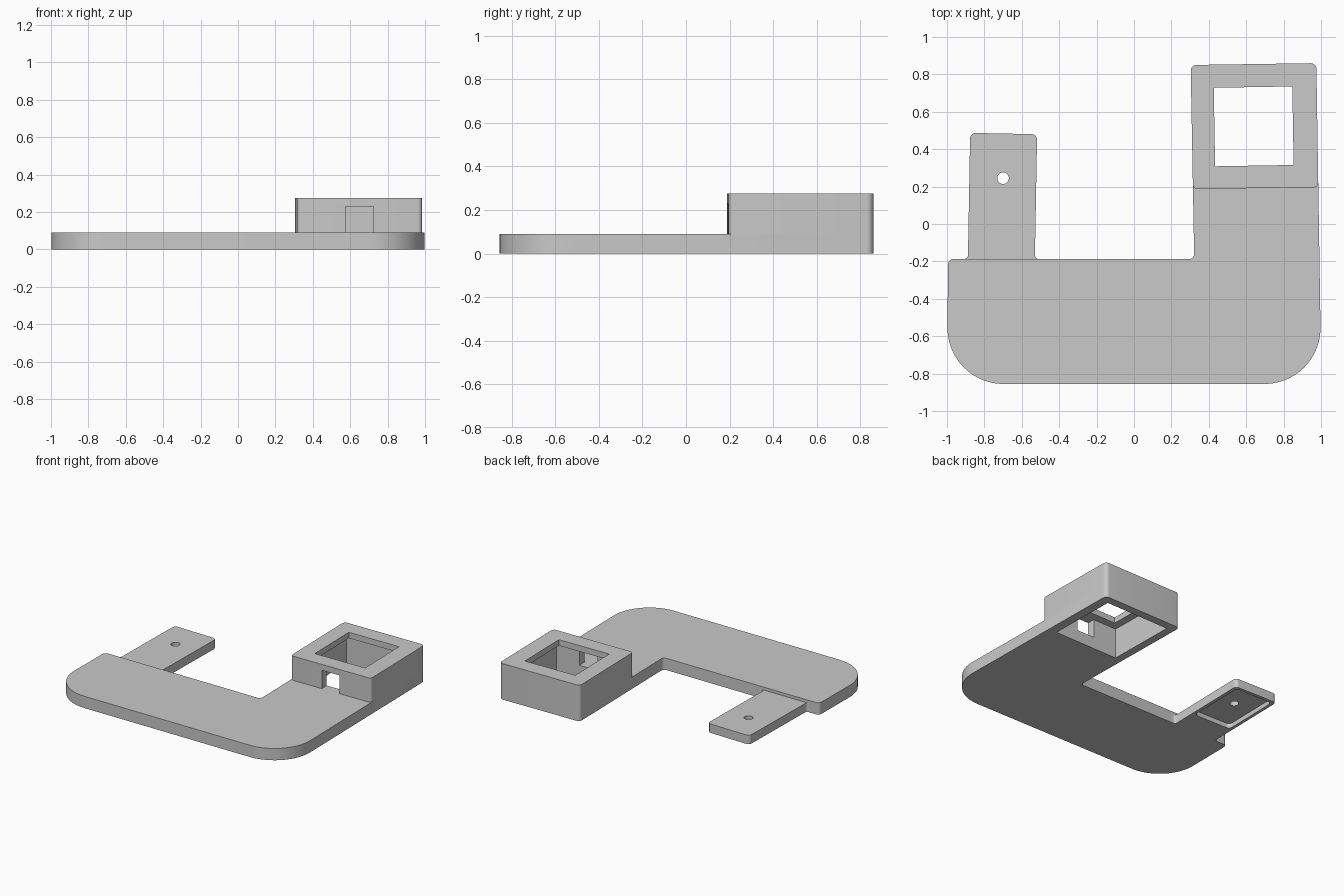
import bpy, bmesh, math
from mathutils import Vector, Matrix

cube = bpy.data.objects.get("Cube")
if cube:
    bpy.data.objects.remove(cube, do_unlink=True)

grey = bpy.data.materials.new("light_grey")
grey.use_nodes = True
colour = (0.585, 0.585, 0.585, 1)
grey.diffuse_color = colour
grey.node_tree.nodes["Principled BSDF"].inputs["Base Color"].default_value = colour


def rounded(corners, steps=8):
    """Outline from (x, y, radius) corners, convex or concave."""
    pts = [Vector((x, y, 0)) for x, y, r in corners]
    out = []
    for i, p in enumerate(pts):
        r = corners[i][2]
        if r == 0:
            out.append(p)
            continue
        u = (pts[i - 1] - p).normalized()
        v = (pts[(i + 1) % len(pts)] - p).normalized()
        half = u.angle(v) / 2
        start, end = (p + d * r / math.tan(half) for d in (u, v))
        centre = p + (u + v).normalized() * r / math.sin(half)
        a, b = (start - centre).normalized(), (end - centre).normalized()
        n = steps * 3 if r > 0.1 else steps
        for k in range(n + 1):
            out.append(centre + a.slerp(b, k / n) * r)
    return out


def rectangle(cx, cy, w, d, r=0, turn=0.0):
    """Rounded rectangle outline turned about its own centre."""
    loop = rounded([(sx * w / 2, sy * d / 2, r)
                    for sx, sy in ((-1, -1), (1, -1), (1, 1), (-1, 1))])
    place = Matrix.Translation((cx, cy, 0)) @ Matrix.Rotation(turn, 4, 'Z')
    return [place @ p for p in loop]


def prism(name, outline, z0, z1):
    bm = bmesh.new()
    face = bm.faces.new([bm.verts.new((p.x, p.y, z0)) for p in outline])
    grown = bmesh.ops.extrude_face_region(bm, geom=[face])["geom"]
    bmesh.ops.translate(bm, vec=(0, 0, z1 - z0),
                        verts=[g for g in grown if isinstance(g, bmesh.types.BMVert)])
    bmesh.ops.recalc_face_normals(bm, faces=bm.faces)
    mesh = bpy.data.meshes.new(name)
    bm.to_mesh(mesh)
    bm.free()
    mesh.materials.append(grey)
    ob = bpy.data.objects.new(name, mesh)
    bpy.context.collection.objects.link(ob)
    return ob


def activate(ob):
    bpy.ops.object.select_all(action='DESELECT')
    ob.select_set(True)
    bpy.context.view_layer.objects.active = ob


def combine(ob, other, operation):
    mod = ob.modifiers.new(operation.lower(), 'BOOLEAN')
    mod.operation, mod.solver, mod.object = operation, 'EXACT', other
    activate(ob)
    bpy.ops.object.modifier_apply(modifier=mod.name)
    bpy.data.objects.remove(other, do_unlink=True)


PLATE, TAB, TOP, CEILING = 0.09, 0.068, 0.275, 0.23
TURN = 0.017

# Shared corners of the arm, which leans slightly inwards
front_right, back_right = Vector((1.002, -0.855)), Vector((0.975, 0.86))
inner, back_left = Vector((0.322, -0.187)), Vector((0.303, 0.85))
box_left = inner.lerp(back_left, 0.361)
box_right = front_right.lerp(back_right, 0.613)

# L-shaped plate
body = prism("base_plate", rounded([
    (-1, -0.855, 0.3), (*front_right, 0.3), (*back_right, 0.03),
    (*back_left, 0.03), (*inner, 0.025), (-0.994, -0.187, 0.03)]), 0, PLATE)

# Raised square frame at the end of the arm
frame = prism("socket_frame", rounded([
    (*box_left, 0.025), (*box_right, 0.025),
    (*back_right, 0.03), (*back_left, 0.03)]), PLATE, TOP)
combine(body, frame, 'UNION')

# Socket: wide cavity from below, smaller window on top, slot in front
cutters = [
    ("cavity", rectangle(0.64, 0.522, 0.54, 0.54, 0, TURN), -0.1, CEILING),
    ("window", rectangle(0.64, 0.522, 0.42, 0.42, 0, TURN), 0.15, TOP + 0.1),
    ("slot", rectangle(0.649, 0.24, 0.15, 0.2, 0, TURN), PLATE, CEILING),
]
for spec in cutters:
    combine(body, prism(*spec), 'DIFFERENCE')

# Mounting tab with flared root, screw hole and pocket underneath
tab = prism("mounting_tab", rounded([
    (-0.93, -0.2, 0), (-0.49, -0.2, 0), (-0.49, -0.187, 0),
    (-0.53, -0.187, 0.02), (-0.518, 0.48, 0.03), (-0.876, 0.487, 0.03),
    (-0.888, -0.187, 0.02), (-0.93, -0.187, 0)]), 0, TAB)
pocket = rectangle(-0.702, 0.23, 0.31, 0.46, 0.03, -TURN)
combine(tab, prism("pocket", pocket, -0.1, 0.035), 'DIFFERENCE')
hole = rectangle(-0.7, 0.245, 0.062, 0.062, 0.0309)
combine(tab, prism("hole", hole, -0.1, 0.2), 'DIFFERENCE')

for ob in (body, tab):
    activate(ob)
    bpy.ops.object.shade_smooth_by_angle(angle=math.radians(30))
